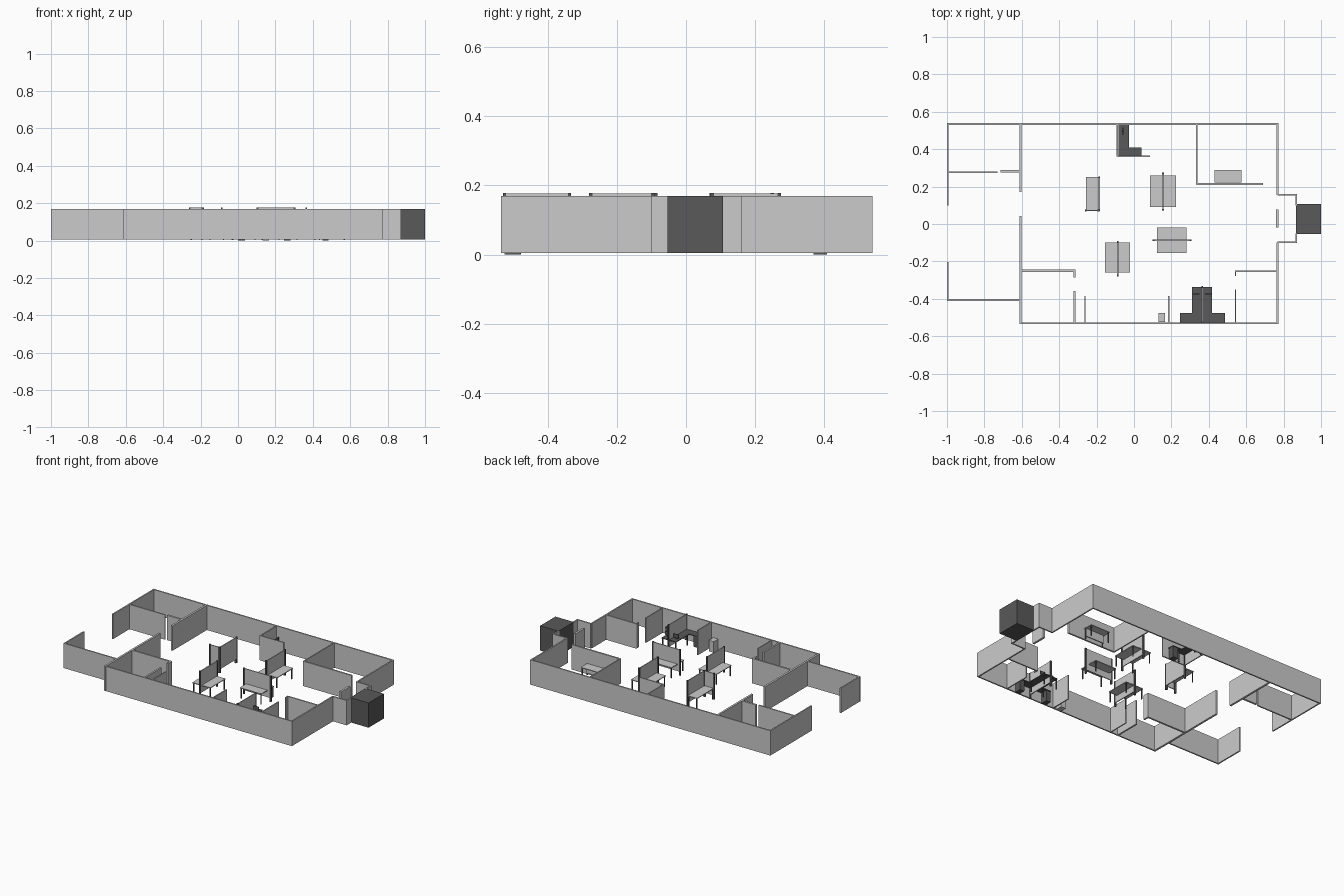
import bpy, bmesh

dark = bpy.data.materials.new("dark_grey")
dark.diffuse_color = (0.1, 0.1, 0.1, 1)


def boxes(name, items, mat=None):
    """One object from boxes (x0, x1, y0, y1, z0, z1)."""
    bm = bmesh.new()
    for x0, x1, y0, y1, z0, z1 in items:
        vs = bmesh.ops.create_cube(bm, size=1)["verts"]
        for v in vs:
            v.co = (x1 if v.co.x > 0 else x0, y1 if v.co.y > 0 else y0, z1 if v.co.z > 0 else z0)
    me = bpy.data.meshes.new(name)
    bm.to_mesh(me)
    bm.free()
    ob = bpy.data.objects.new(name, me)
    bpy.context.collection.objects.link(ob)
    if mat:
        me.materials.append(mat)
    return ob


Z0, Z1, DESK = 0.005, 0.17, 0.077


def wall_x(y, x0, x1, t=0.009):
    return (x0, x1, y - t / 2, y + t / 2, Z0, Z1)


def wall_y(x, y0, y1, t=0.009):
    return (x - t / 2, x + t / 2, y0, y1, Z0, Z1)


# outer shell
boxes("outer_walls", [
    wall_x(0.535, -1, 0.77), wall_x(-0.53, -0.613, 0.77),
    wall_y(0.767, 0.155, 0.539), wall_y(0.767, -0.534, -0.098),
    wall_y(-0.995, 0.10, 0.539), wall_y(-0.995, -0.41, -0.203),
    wall_x(-0.406, -1, -0.61)])
# dividing wall between side wing and main room
boxes("wing_walls", [
    wall_y(-0.607, 0.17, 0.535, 0.013), wall_y(-0.607, -0.535, 0.042, 0.013),
    wall_x(0.276, -1, -0.73), wall_x(0.281, -0.715, -0.613, 0.013)])
# corner rooms
boxes("room_walls", [
    wall_x(-0.25, -0.61, -0.314, 0.012), wall_y(-0.319, -0.287, -0.25, 0.011),
    wall_y(-0.319, -0.53, -0.357, 0.011),
    wall_x(-0.252, 0.54, 0.767), wall_y(0.543, -0.277, -0.252, 0.007),
    wall_y(0.543, -0.53, -0.35, 0.007),
    wall_y(0.335, 0.21, 0.53, 0.008), wall_x(0.214, 0.335, 0.69, 0.011)])
# low bays along the long walls
boxes("bay_walls", [
    wall_y(-0.262, -0.53, -0.385, 0.007), wall_y(0.185, -0.53, -0.385, 0.007),
    wall_y(-0.089, 0.36, 0.53, 0.007), wall_x(0.363, -0.089, 0.085, 0.008)])
# entrance porch, inner door leaf and outer block
boxes("porch_walls", [
    wall_x(0.156, 0.767, 0.872), wall_x(-0.097, 0.767, 0.872),
    wall_y(0.868, 0.10, 0.156), wall_y(0.868, -0.097, -0.05)])
boxes("inner_door", [wall_y(0.766, -0.018, 0.078, 0.014)])
boxes("entrance_block", [(0.865, 1.0, -0.053, 0.107, Z0, Z1)], dark)


def legs(x0, x1, y0, y1):
    w = 0.006
    return [(x, x + w, y, y + w, 0.004, DESK) for x in (x0 + 0.003, x1 - 0.009)
            for y in (y0 + 0.003, y1 - 0.009)]


def desk(name, x0, x1, y0, y1):
    boxes(name + "_top", [(x0, x1, y0, y1, DESK - 0.005, DESK)])
    boxes(name + "_legs", legs(x0, x1, y0, y1), dark)


def screen(name, x0, y0, x1, y1):
    """Free-standing panel with a post at each end and a top rail."""
    h, t = 0.005, 0.003
    boxes(name + "_panel", [(x0 - t, x1 + t, y0 - t, y1 + t, 0.03, 0.172)])
    boxes(name + "_posts", [(x - h, x + h, y - h, y + h, 0.005, 0.178)
                            for x, y in ((x0, y0), (x1, y1))], dark)
    boxes(name + "_rail", [(x0 - t, x1 + t, y0 - t, y1 + t, 0.172, 0.176)])


# double desks with central screens
for name, box, line in (
        ("desk_right", (0.085, 0.225, 0.09, 0.258), (0.156, 0.076, 0.156, 0.27)),
        ("desk_centre", (0.122, 0.28, -0.155, -0.02), (0.105, -0.087, 0.303, -0.087)),
        ("desk_left", (-0.155, -0.022, -0.26, -0.1), (-0.087, -0.276, -0.087, -0.096))):
    desk(name, *box)
    screen(name + "_screen", *line)

# small desk with corner screens
desk("corner_desk", -0.256, -0.186, 0.072, 0.25)
screen("corner_side_screen", -0.186, 0.075, -0.186, 0.25)
screen("corner_end_screen", -0.258, 0.073, -0.19, 0.073)

# meeting-room desk with back panel
desk("office_desk", 0.43, 0.574, 0.222, 0.288)
boxes("office_desk_panel", [(0.435, 0.569, 0.232, 0.237, 0.02, DESK - 0.005)])

# T-shaped workstation
T = DESK
boxes("t_desk_top", [(0.31, 0.417, -0.475, -0.337, T - 0.005, T),
                     (0.245, 0.487, -0.526, -0.475, T - 0.005, T)], dark)
boxes("t_desk_legs", legs(0.31, 0.417, -0.47, -0.337), dark)
boxes("t_desk_pedestals", [(0.247, 0.28, -0.522, -0.478, 0, T - 0.005),
                           (0.452, 0.485, -0.522, -0.478, 0, T - 0.005)], dark)
screen("t_desk_screen", 0.365, -0.525, 0.365, -0.337)
boxes("t_desk_monitors", [(x - 0.018, x + 0.018, -0.376, -0.371, T + 0.008, T + 0.032)
                          for x in (0.333, 0.397)]
      + [(x - 0.004, x + 0.004, -0.378, -0.373, T, T + 0.01) for x in (0.333, 0.397)], dark)

# L-shaped workstation
boxes("l_desk_top", [(-0.083, -0.027, 0.41, 0.53, T - 0.005, T),
                     (-0.083, 0.04, 0.367, 0.41, T - 0.005, T)], dark)
boxes("l_desk_legs", legs(-0.083, -0.027, 0.37, 0.53), dark)
boxes("l_desk_pedestal", [(0.0, 0.038, 0.369, 0.408, 0, T - 0.005)], dark)
boxes("l_desk_monitor", [(-0.062, -0.057, 0.475, 0.515, T + 0.008, T + 0.032),
                         (-0.064, -0.058, 0.491, 0.499, T, T + 0.01)], dark)

# cabinet
boxes("cabinet", [(0.13, 0.166, -0.525, -0.477, 0, 0.073)])
